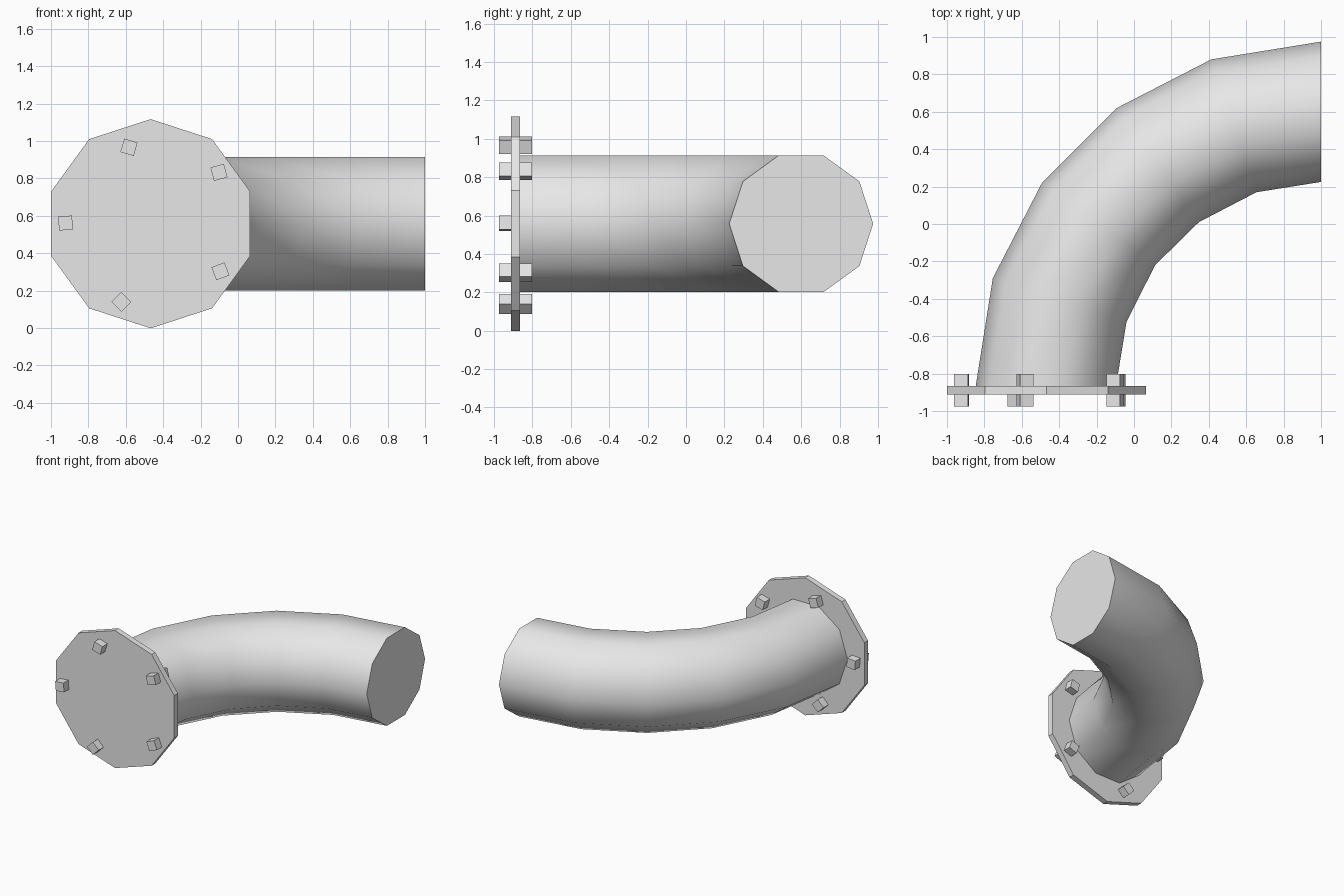
import bpy, math

if "Cube" in bpy.data.objects:
    bpy.data.objects.remove(bpy.data.objects["Cube"])

grey = bpy.data.materials.new("light grey")
grey.diffuse_color = (0.8, 0.8, 0.8, 1)
grey.use_nodes = True
grey.node_tree.nodes["Principled BSDF"].inputs["Base Color"].default_value = grey.diffuse_color

ZC = 0.5575      # height of the pipe axis
SIDES = 10


def add_mesh(name, verts, faces):
    me = bpy.data.meshes.new(name)
    me.from_pydata(verts, [], faces)
    me.materials.append(grey)
    ob = bpy.data.objects.new(name, me)
    bpy.context.collection.objects.link(ob)
    return ob


def loft(name, rings):
    """Skin equal-sized rings and cap both ends."""
    n = len(rings[0])
    faces = [tuple(reversed(range(n)))]
    for k in range(len(rings) - 1):
        a, b = k * n, (k + 1) * n
        faces += [(a + i, a + (i + 1) % n, b + (i + 1) % n, b + i) for i in range(n)]
    faces.append(tuple(range((len(rings) - 1) * n, len(rings) * n)))
    return add_mesh(name, [v for r in rings for v in r], faces)


def prism(name, cx, cz, r, sides, start, y0, y1):
    """Regular prism running along y."""
    angs = [math.radians(start) - 2 * math.pi * i / sides for i in range(sides)]
    return loft(name, [[(cx + r * math.cos(a), y, cz + r * math.sin(a)) for a in angs]
                       for y in (y0, y1)])


# curved pipe: outer and inner bend points seen from above
outer = [(-0.85, -0.89), (-0.755, -0.29), (-0.492, 0.22), (-0.092, 0.62), (0.413, 0.88), (1, 0.975)]
inner = [(-0.10, -0.89), (-0.04, -0.523), (0.113, -0.22), (0.347, 0.01), (0.655, 0.17), (1, 0.225)]
rings = []
for (ox, oy), (ix, iy) in zip(outer, inner):
    mx, my, dx, dy = (ox + ix) / 2, (oy + iy) / 2, (ox - ix) / 2, (oy - iy) / 2
    ring = []
    for i in range(SIDES):
        a = 2 * math.pi * i / SIDES
        ring.append((mx + dx * math.cos(a), my + dy * math.cos(a), ZC + 0.375 * math.sin(a)))
    rings.append(ring)
pipe = loft("pipe_bend", rings)
bpy.context.view_layer.objects.active = pipe
pipe.select_set(True)
bpy.ops.object.shade_smooth_by_angle(angle=math.radians(45))

# flange plate
prism("flange", -0.467, ZC, 0.559, SIDES, 90, -0.912, -0.865)

# square bolts through the flange: x, z, turn in degrees
bolts = [(-0.583, 0.966, -16), (-0.102, 0.832, 15), (-0.922, 0.561, 5),
         (-0.623, 0.140, 45), (-0.094, 0.303, 21)]
for i, (x, z, turn) in enumerate(bolts):
    prism(f"bolt_{i + 1}", x, z, 0.0525, 4, 45 + turn, -0.975, -0.802)
